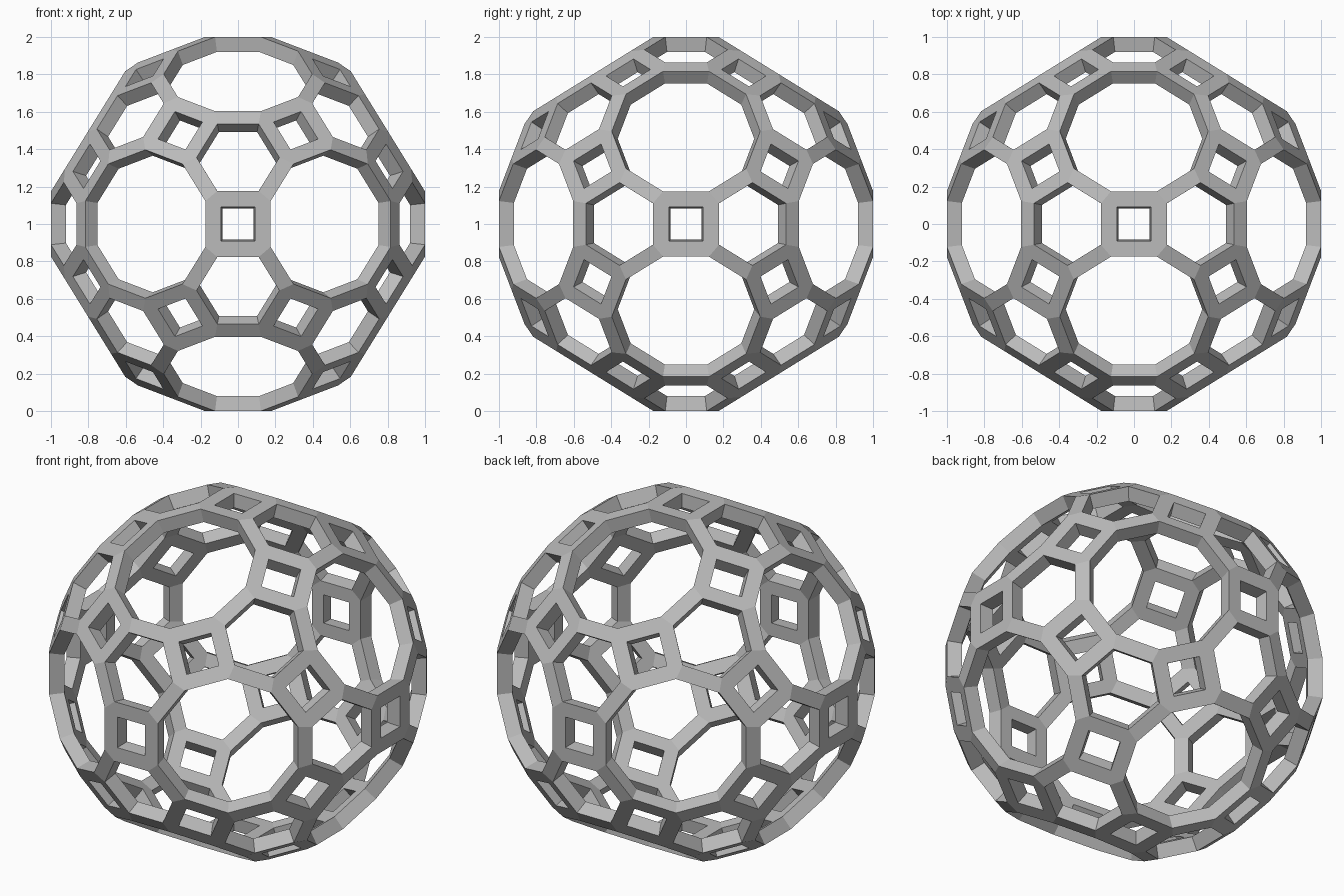
import bpy, bmesh
from itertools import product
from mathutils import Vector

STRUT = 0.043      # half width of each strut
INNER = 0.92       # inner shell scale, sets the depth of the frame

old = bpy.data.objects.get("Cube")
if old:
    bpy.data.objects.remove(old, do_unlink=True)

# Solid with 30 squares, 20 hexagons and 12 decagons
g = (1 + 5 ** 0.5) / 2
seeds = [(1 / g, 1 / g, 3 + g), (g, 2 / g, 1 + 2 * g), (g * g, 1 / g, 3 * g - 1),
         (2, 2 * g - 1, 2 + g), (3, g, 2 * g)]
solid = bmesh.new()
for s in seeds:
    for turn in range(3):
        p = s[turn:] + s[:turn]
        for sign in product((-1, 1), repeat=3):
            solid.verts.new(Vector([a * b for a, b in zip(p, sign)]) / (3 + g))
bmesh.ops.convex_hull(solid, input=solid.verts[:])
bmesh.ops.dissolve_limit(solid, angle_limit=0.05, verts=solid.verts[:], edges=solid.edges[:])

# Each vertex takes the flat plane of the square it belongs to
plane = {}
for f in solid.faces:
    if len(f.verts) == 4:
        for v in f.verts:
            plane[v] = f.calc_center_median().normalized()

# Hole corners, outside and inside
frame = bmesh.new()
outer, inner = {}, {}
for f in solid.faces:
    c = f.calc_center_median()
    l0 = f.loops[0]
    apothem = ((l0.vert.co + l0.link_loop_next.vert.co) / 2 - c).length
    for l in f.loops:
        p = l.vert.co.lerp(c, STRUT / apothem)
        p = p / p.dot(plane[l.vert])
        outer[l] = frame.verts.new(p)
        inner[l] = frame.verts.new(p * INNER)

# Hole walls
for l in outer:
    n = l.link_loop_next
    frame.faces.new((outer[l], outer[n], inner[n], inner[l]))

# Struts and joints on both shells
for shell in (outer, inner):
    for e in solid.edges:
        a, b = e.link_loops
        frame.faces.new([shell[l] for l in (a, b.link_loop_next, b, a.link_loop_next)])
    for v in solid.verts:
        frame.faces.new([shell[l] for l in v.link_loops])
bmesh.ops.recalc_face_normals(frame, faces=frame.faces[:])
bmesh.ops.translate(frame, verts=frame.verts[:], vec=(0, 0, 1))

mesh = bpy.data.meshes.new("open_sphere_frame")
frame.to_mesh(mesh)
frame.free()
solid.free()

# Single grey material
grey = bpy.data.materials.new("plain_grey")
grey.use_nodes = True
colour = (0.5, 0.5, 0.5, 1)
grey.diffuse_color = colour
for node in grey.node_tree.nodes:
    if node.type == 'BSDF_PRINCIPLED':
        node.inputs["Base Color"].default_value = colour
mesh.materials.append(grey)

obj = bpy.data.objects.new("open_sphere_frame", mesh)
bpy.context.collection.objects.link(obj)
